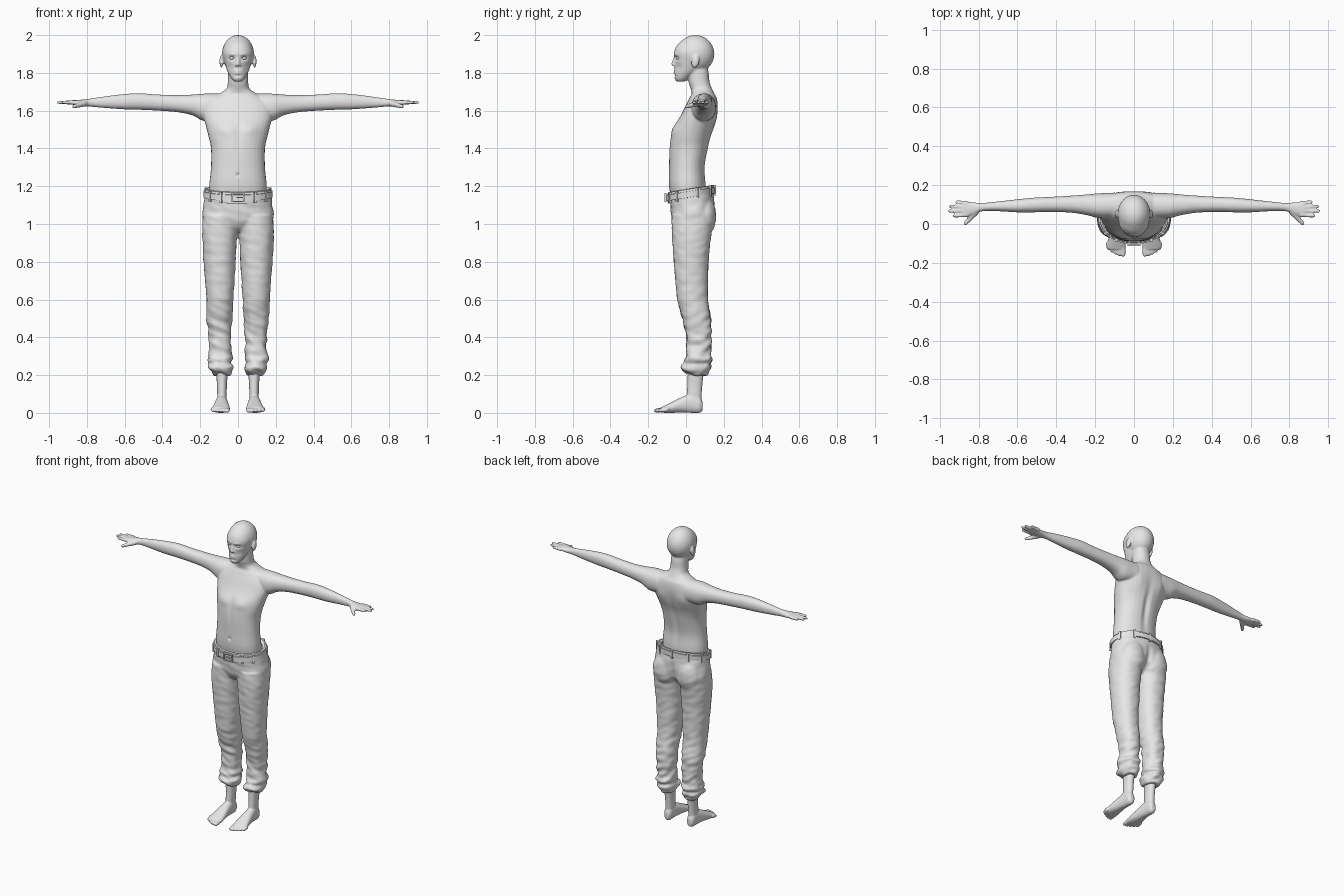
import bpy, bmesh, math
from mathutils import Vector, Matrix, noise

cube = bpy.data.objects.get("Cube")
if cube:
    bpy.data.objects.remove(cube, do_unlink=True)

grey = bpy.data.materials.new("plain grey")
grey.use_nodes = True
grey.diffuse_color = (0.8, 0.8, 0.8, 1)
grey.node_tree.nodes["Principled BSDF"].inputs["Base Color"].default_value = grey.diffuse_color


def curve_rows(rows, steps):
    """Catmull-Rom interpolation through rows of numbers."""
    out = []
    last = len(rows) - 1
    for i in range(last):
        a, b, c, d = (rows[max(0, min(last, i + k))] for k in (-1, 0, 1, 2))
        for s in range(steps):
            t = s / steps
            out.append([q + t / 2 * (r - p + t * (2*p - 5*q + 4*r - w + t * (3*(q - r) + w - p)))
                        for p, q, r, w in zip(a, b, c, d)])
    return out + [list(rows[last])]


def skin(bm, rings):
    """Closed surface over rings of points."""
    rings = [[bm.verts.new(p) for p in ring] for ring in rings]
    sides = len(rings[0])
    for r, q in zip(rings, rings[1:]):
        for k in range(sides):
            j = (k + 1) % sides
            bm.faces.new((r[k], r[j], q[j], q[k]))
    bm.faces.new(rings[0][::-1])
    bm.faces.new(rings[-1])


def loft(bm, axis, rows, power=2.2, sides=32, steps=4):
    """Skin over rows: position on axis, then low/high on the other two axes."""
    others = [k for k in range(3) if k != axis]
    rings = []
    for pos, low_a, high_a, low_b, high_b in curve_rows(rows, steps):
        ring = []
        for k in range(sides):
            t = math.tau * k / sides
            p = Vector()
            p[axis] = pos
            for o, lo, hi, u in ((others[0], low_a, high_a, math.cos(t)),
                                 (others[1], low_b, high_b, math.sin(t))):
                p[o] = (lo + hi) / 2 + (hi - lo) / 2 * math.copysign(abs(u) ** (2 / power), u)
            ring.append(p)
        rings.append(ring)
    skin(bm, rings)


def round_rings(stations, matrix, sides):
    """Circles of (height, radius) placed by a matrix."""
    return [[matrix @ Vector((r * math.cos(math.tau * k / sides), r * math.sin(math.tau * k / sides), h))
             for k in range(sides)] for h, r in stations]


def ball(bm, center, radii, tilt=0):
    m = Matrix.Translation(center) @ Matrix.Rotation(tilt, 4, 'X') @ Matrix.Diagonal((*radii, 1))
    angles = [math.pi * (i + .2) / 16.4 for i in range(17)]
    skin(bm, round_rings([(-math.cos(a), math.sin(a)) for a in angles], m, 28))


def tube(bm, start, end, r0, r1):
    """Round-ended digit."""
    a, b = Vector(start), Vector(end)
    m = Matrix.Translation(a) @ (b - a).to_track_quat('Z', 'Y').to_matrix().to_4x4()
    bends = [math.pi / 2 * f for f in (.1, .4, .7, 1)]
    stations = [(-r0 * math.cos(t), r0 * math.sin(t)) for t in bends]
    stations += [((b - a).length + r1 * math.cos(t), r1 * math.sin(t)) for t in bends[::-1]]
    skin(bm, round_rings(stations, m, 14))


def box(bm, center, size, turn=0):
    m = Matrix.Translation(center) @ Matrix.Rotation(turn, 4, 'Z') @ Matrix.Diagonal((*size, 1))
    bmesh.ops.create_cube(bm, size=1, matrix=m)


def mirror(bm):
    new = bmesh.ops.duplicate(bm, geom=bm.verts[:] + bm.edges[:] + bm.faces[:])["geom"]
    for v in new:
        if isinstance(v, bmesh.types.BMVert):
            v.co.x *= -1


def finish(bm, name, voxel=0, smooth=0):
    bmesh.ops.recalc_face_normals(bm, faces=bm.faces[:])
    me = bpy.data.meshes.new(name)
    bm.to_mesh(me)
    bm.free()
    ob = bpy.data.objects.new(name, me)
    bpy.context.collection.objects.link(ob)
    if voxel:
        mod = ob.modifiers.new("fuse", 'REMESH')
        mod.mode, mod.voxel_size = 'VOXEL', voxel
        mod = ob.modifiers.new("soften", 'SMOOTH')
        mod.factor, mod.iterations = 0.5, smooth
        dg = bpy.context.evaluated_depsgraph_get()
        ob.data = bpy.data.meshes.new_from_object(ob.evaluated_get(dg))
        ob.modifiers.clear()
    ob.data.materials.clear()
    ob.data.materials.append(grey)
    bpy.ops.object.select_all(action='DESELECT')
    ob.select_set(True)
    bpy.context.view_layer.objects.active = ob
    if voxel:
        ob.data.shade_smooth()
    else:
        bpy.ops.object.shade_smooth_by_angle(angle=math.radians(40))
    return ob


def sculpt(ob, brushes):
    """Push the surface along y with soft brushes, on both sides."""
    for v in ob.data.vertices:
        x, y, z = v.co
        for bx, by, bz, rx, ry, rz, push in brushes:
            if abs(z - bz) < 2.5 * rz:
                d = ((abs(x) - bx) / rx)**2 + ((y - by) / ry)**2 + ((z - bz) / rz)**2
                if d < 6:
                    v.co.y += push * math.exp(-d)


# Body: limbs on the left side first, then mirrored
bm = bmesh.new()
arm = [(.1, .03, .16, 1.55, 1.69), (.18, .03, .158, 1.545, 1.69), (.24, .045, .152, 1.575, 1.685),
       (.32, .058, .146, 1.592, 1.682), (.42, .062, .14, 1.6, 1.685), (.52, .06, .135, 1.605, 1.692),
       (.6, .06, .127, 1.607, 1.688), (.7, .066, .116, 1.614, 1.676), (.78, .066, .108, 1.621, 1.664),
       (.83, .045, .112, 1.624, 1.658), (.88, .036, .117, 1.632, 1.655)]
loft(bm, 0, arm)
for y0, tip_x, tip_y in ((.107, .912, .113), (.087, .945, .091), (.067, .95, .067), (.047, .925, .042)):
    tube(bm, (.86, y0, 1.643), (tip_x, tip_y, 1.644), .012, .0085)
tube(bm, (.815, .06, 1.637), (.868, .002, 1.622), .016, .01)
loft(bm, 2, [(.04, .062, .11, .015, .08), (.1, .06, .11, .005, .083),
             (.16, .058, .112, .008, .088), (.26, .05, .12, .01, .1)])
loft(bm, 1, [(.088, .07, .1, .012, .06), (.07, .06, .112, 0, .09), (.03, .057, .115, 0, .1),
             (-.02, .052, .122, .002, .085), (-.07, .045, .132, 0, .06),
             (-.11, .042, .138, 0, .04), (-.13, .045, .135, .002, .03)])
for i, tip in enumerate((-.157, -.155, -.148, -.138, -.126)):
    x = .056 + .019 * i
    tube(bm, (x, -.1, .02), (x, tip, .012), .013, .012 - .0008 * i)
ball(bm, (.088, .05, 1.86), (.01, .02, .034), -.25)
ball(bm, (.01, -.061, 1.842), (.008, .01, .007))
mirror(bm)

# Torso with neck, then head
torso = [(1.1, .145, -.07, .1), (1.2, .152, -.09, .105), (1.3, .143, -.09, .1), (1.4, .143, -.088, .118),
         (1.46, .155, -.08, .132), (1.52, .17, -.06, .152), (1.58, .185, -.025, .165), (1.63, .18, 0, .168),
         (1.67, .14, .02, .162), (1.69, .1, .03, .15), (1.715, .062, .025, .138),
         (1.75, .054, .014, .125), (1.8, .052, .01, .12), (1.84, .05, .01, .11)]
loft(bm, 2, [(z, -w, w, f, b) for z, w, f, b in torso])
face = [(1.755, .022, -.05, -.005), (1.77, .036, -.06, .02), (1.8, .053, -.06, .06), (1.83, .064, -.06, .09),
        (1.87, .074, -.062, .1), (1.91, .079, -.063, .1), (1.95, .066, -.045, .1), (1.98, .04, -.01, .08)]
loft(bm, 2, [(z, -w, w, f, b) for z, w, f, b in face], power=2)
ball(bm, (0, .05, 1.9), (.085, .1, .1))
tube(bm, (0, -.056, 1.885), (0, -.067, 1.847), .008, .011)
body = finish(bm, "body", voxel=.005, smooth=4)
sculpt(body, [
    (.032, -.055, 1.878, .017, .03, .01, .012),    # eye sockets
    (.03, -.06, 1.898, .022, .02, .006, -.004),    # brows
    (.045, -.05, 1.83, .015, .03, .02, .005),      # cheek hollows
    (0, -.06, 1.804, .021, .03, .011, -.008),      # lips
    (0, -.066, 1.804, .022, .03, .003, .006),      # mouth line
    (0, -.06, 1.785, .02, .02, .006, .005),        # fold above chin
    (.065, -.07, 1.5, .05, .06, .035, -.01),       # chest
    (0, -.08, 1.45, .015, .05, .08, .005),         # breastbone
    (0, -.09, 1.26, .008, .02, .009, .009),        # navel
    (.08, .15, 1.56, .04, .05, .05, .007),         # shoulder blades
    (0, .13, 1.4, .02, .06, .15, -.012)])          # spine groove

# Eyes
bm = bmesh.new()
ball(bm, (.032, -.04, 1.878), (.013, .012, .01))
mirror(bm)
finish(bm, "eyes")

# Trousers with gathered cuffs
bm = bmesh.new()
loft(bm, 2, [(.2, .045, .13, .015, .115), (.222, .03, .145, -.015, .125), (.243, .025, .16, -.028, .135),
             (.262, .04, .148, -.005, .125), (.285, .03, .163, -.01, .14), (.315, .036, .154, .002, .13),
             (.4, .035, .155, 0, .135), (.5, .03, .165, -.018, .132), (.6, .025, .168, -.045, .117),
             (.8, .012, .182, -.065, .12), (.95, .004, .19, -.075, .135), (1.05, -.01, .185, -.075, .15)])
ball(bm, (.085, .095, 1.035), (.085, .064, .1))
mirror(bm)
hips = [(.96, .05, -.03, .08), (.99, .13, -.06, .12), (1.03, .188, -.076, .148),
        (1.1, .182, -.082, .15), (1.17, .173, -.088, .138)]
loft(bm, 2, [(z, -w, w, f, b) for z, w, f, b in hips], power=2.3)
trousers = finish(bm, "trousers", voxel=.008, smooth=3)
normals = [v.normal.copy() for v in trousers.data.vertices]
for v, n in zip(trousers.data.vertices, normals):
    x, y, z = v.co
    low = min(1, max(0, (.65 - z) / .4))
    fold = noise.noise(Vector((x * 16, y * 16, z * 30 + x * 12)))
    v.co += n * fold * (.003 + .009 * low)
    v.co.z += .16 * (y - .025) * min(1, max(0, (z - 1.03) / .1))
sculpt(trousers, [(0, .15, 1.03, .018, .06, .07, -.015)])


# Belt, following the sloping waist
def waist(t, out, dz):
    y = .025 + (.118 + out) * math.sin(t)
    return Vector(((.172 + out) * math.cos(t), y, 1.158 + dz + .16 * (y - .025)))


def band(name, section, sides=96):
    bm = bmesh.new()
    rings = [[bm.verts.new(waist(math.tau * k / sides, *p)) for p in section] for k in range(sides)]
    count = len(section)
    for k in range(sides):
        a, b = rings[k], rings[(k + 1) % sides]
        for i in range(count):
            j = (i + 1) % count
            bm.faces.new((a[i], a[j], b[j], b[i]))
    finish(bm, name)


band("waistband", [(-.02, -.03), (.003, -.03), (.006, 0), (.003, .028), (-.006, .03), (-.02, .02)])
band("belt", [(0, -.017), (.011, -.016), (.011, .016), (0, .017)])

# Belt loops
bm = bmesh.new()
for deg in (20, 55, 90, 125, 160, 215, 240, 300, 325):
    t = math.radians(deg)
    box(bm, waist(t, .009, 0), (.012, .013, .056), math.atan2(math.sin(t) * 1.45, math.cos(t)))
finish(bm, "belt_loops")

# Buckle: frame and prong
bm = bmesh.new()
for s in (1, -1):
    box(bm, (s * .03, -.108, 1.14), (.007, .012, .046))
    box(bm, (0, -.108, 1.14 + s * .021), (.066, .012, .007))
box(bm, (.012, -.108, 1.14), (.04, .008, .006))
finish(bm, "buckle")
